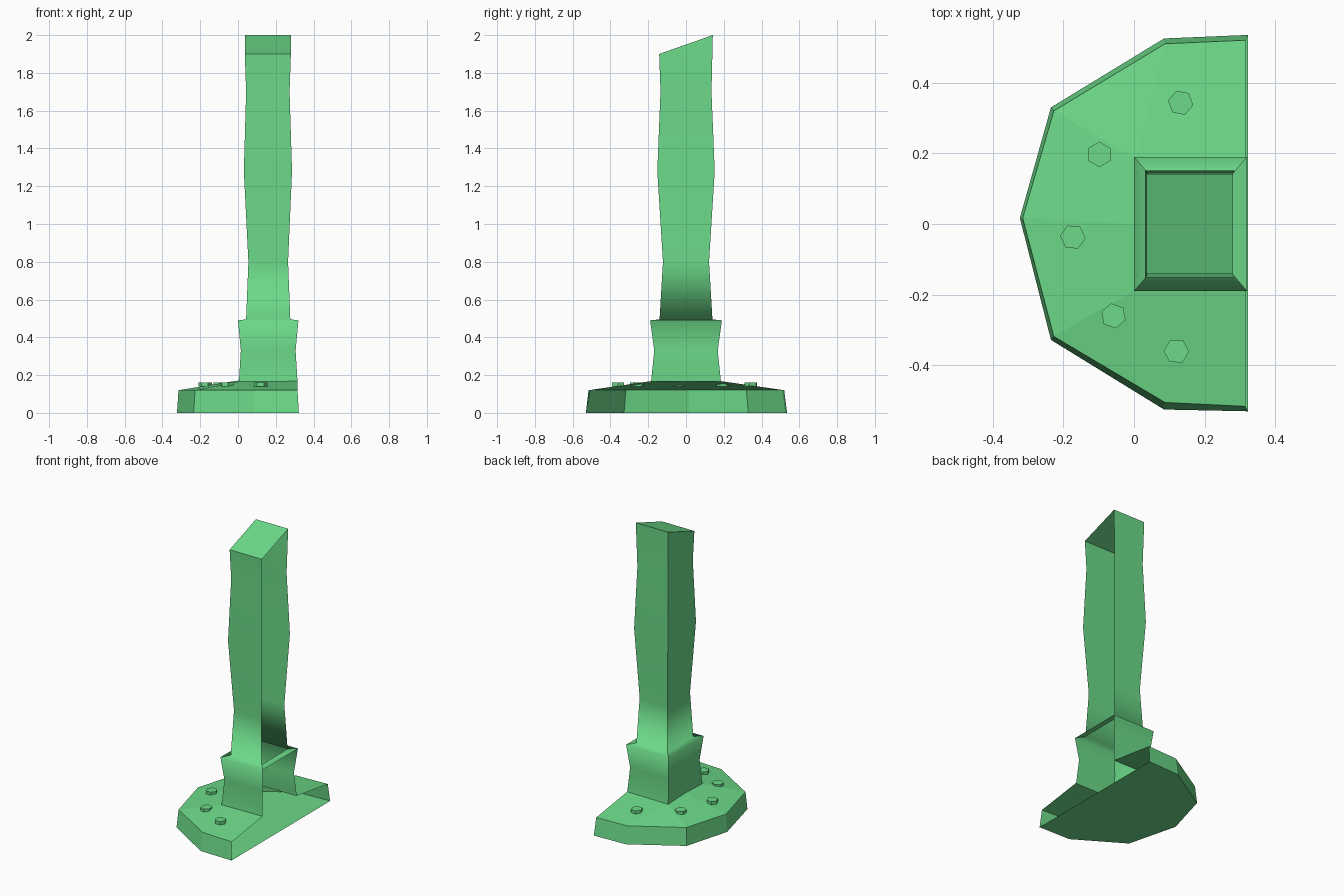
import bpy, bmesh, math

if "Cube" in bpy.data.objects:
    bpy.data.objects.remove(bpy.data.objects["Cube"])

mat = bpy.data.materials.new("green")
mat.diffuse_color = (0.15, 0.70, 0.25, 1)
mat.use_nodes = True
mat.node_tree.nodes["Principled BSDF"].inputs["Base Color"].default_value = mat.diffuse_color


def finish(bm, name):
    me = bpy.data.meshes.new(name)
    bm.to_mesh(me)
    bm.free()
    me.materials.append(mat)
    ob = bpy.data.objects.new(name, me)
    bpy.context.collection.objects.link(ob)
    return ob


# post: three-sided sleeve (open towards +x), lofted from collar to slanted top
# rows: z, left x, right x, half depth in y
rows = [(0.165, 0.005, 0.315, 0.185), (0.33, 0.015, 0.305, 0.168),
        (0.49, 0.0, 0.32, 0.19), (0.495, 0.043, 0.277, 0.14),
        (0.80, 0.055, 0.265, 0.122), (1.28, 0.031, 0.286, 0.152),
        (1.70, 0.043, 0.273, 0.135), (1.95, 0.036, 0.28, 0.142)]
bm = bmesh.new()
loops = []
for i, (z, xl, xr, h) in enumerate(rows):
    slant = 0.05 if i == len(rows) - 1 else 0
    loops.append([bm.verts.new((x, s * h, z + s * slant))
                  for x, s in ((xr, -1), (xl, -1), (xl, 1), (xr, 1))])
for lo, hi in zip(loops, loops[1:]):
    for j in range(3):
        bm.faces.new((lo[j], hi[j], hi[j + 1], lo[j + 1])).smooth = True
    for j in (1, 2):
        bm.edges.get((lo[j], hi[j])).smooth = False
# slanted cap, and the ledge strip closing the collar on the open side
cap = bm.faces.new(loops[-1][::-1])
for e in cap.edges:
    e.smooth = False
bm.faces.new((loops[2][0], loops[2][3], loops[3][3], loops[3][0]))
finish(bm, "post")

# foot plate: faceted half disc, open on the +x side and under the collar
outer = [(0.322, -0.53), (0.085, -0.525), (-0.235, -0.328), (-0.323, 0.017),
         (-0.235, 0.33), (0.085, 0.525), (0.322, 0.535)]
inner = [(0.315, -0.516), (0.088, -0.505), (-0.227, -0.318), (-0.315, 0.017),
         (-0.227, 0.32), (0.088, 0.51), (0.315, 0.52)]
hole = [(0.315, -0.185, 0.168), (0.005, -0.185, 0.165), (0.005, 0, 0.172),
        (0.005, 0.185, 0.165), (0.315, 0.185, 0.168)]
bm = bmesh.new()
b = [bm.verts.new((x, y, 0)) for x, y in outer]
t = [bm.verts.new((x, y, 0.12)) for x, y in inner]
c = [bm.verts.new(p) for p in hole]
bm.faces.new(b)
for i in range(6):
    bm.faces.new((b[i], t[i], t[i + 1], b[i + 1]))
for f in ((t[0], c[0], c[1], t[1]), (t[1], c[1], t[2]), (t[2], c[1], c[2], t[3]),
          (t[3], c[2], c[3], t[4]), (t[4], c[3], t[5]), (t[5], c[3], c[4], t[6])):
    bm.faces.new(f)
finish(bm, "foot_plate")

# hexagonal bolts around the plate
for x, y, turn in ((0.132, 0.343, 20), (-0.098, 0.197, 0), (-0.173, -0.037, 25),
                   (-0.058, -0.26, 10), (0.12, -0.36, 28)):
    bpy.ops.mesh.primitive_cylinder_add(vertices=6, radius=0.036, depth=0.022,
                                        location=(x, y, 0.151),
                                        rotation=(0, 0, math.radians(turn)))
    bolt = bpy.context.object
    bolt.name = "bolt"
    bolt.data.materials.append(mat)
